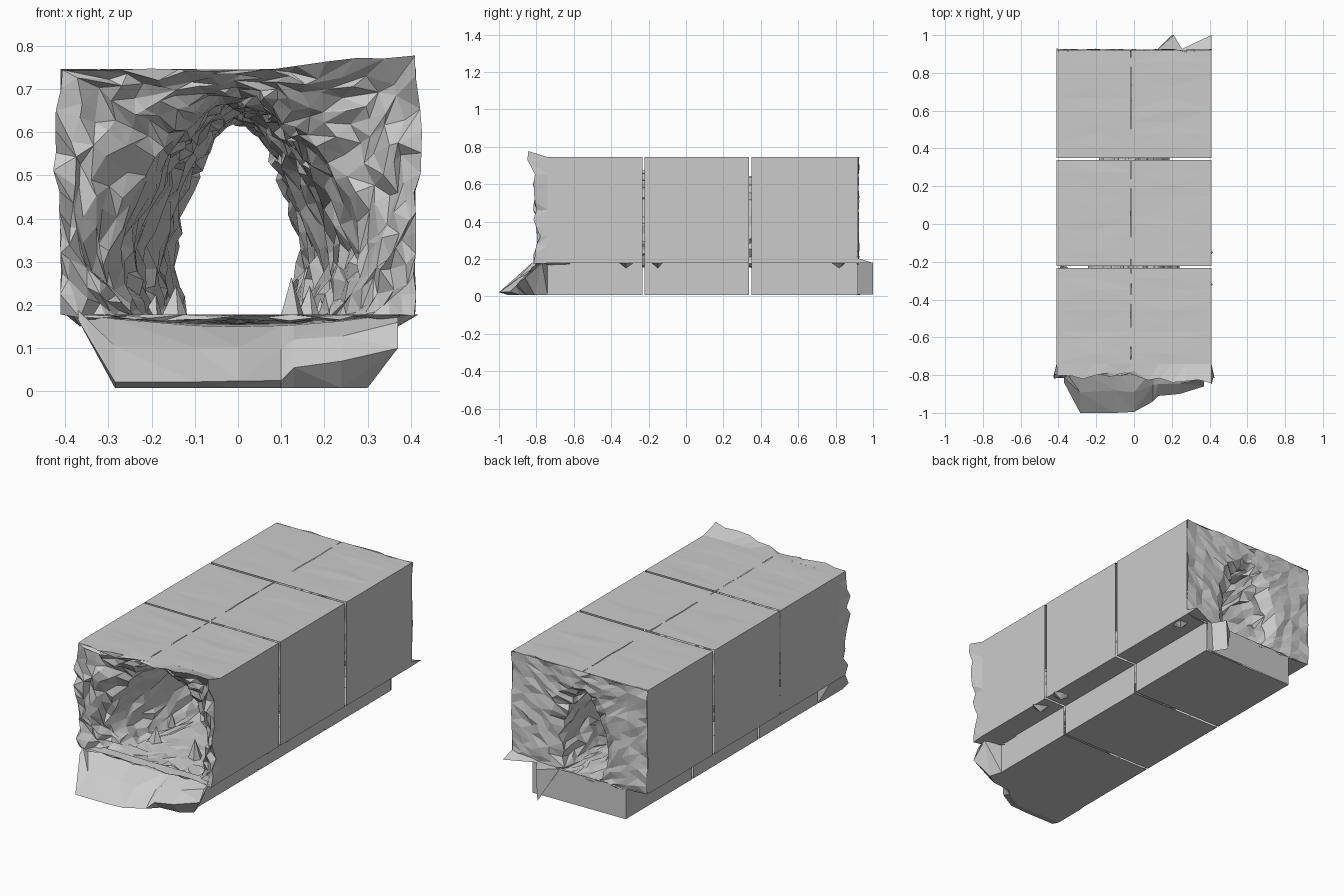
import bpy, math, random
from mathutils import Vector

if "Cube" in bpy.data.objects:
    bpy.data.objects.remove(bpy.data.objects["Cube"])

random.seed(7)
W, TOP, LEDGE, BW = 0.41, 0.745, 0.178, 0.28   # half width, roof, ledge height, base half width
SEGMENTS = [(-0.74, -0.232), (-0.222, 0.338), (0.350, 0.92)]
SIDE = 12                                       # points along each side of the rim


def make(name, verts, faces):
    mesh = bpy.data.meshes.new(name)
    mesh.from_pydata([tuple(v) for v in verts], [], faces)
    mesh.update()
    ob = bpy.data.objects.new(name, mesh)
    bpy.context.collection.objects.link(ob)
    return ob


def loft(name, rings, closed=True):
    n = len(rings[0])
    verts = [p for r in rings for p in r]
    faces = []
    for j in range(len(rings) - 1):
        for i in range(n if closed else n - 1):
            k = (i + 1) % n
            a, b, c, d = j*n + i, j*n + k, (j+1)*n + k, (j+1)*n + i
            faces += random.choice([[(a, b, c), (a, c, d)], [(a, b, d), (b, c, d)]])
    return make(name, verts, faces)


def jit(s):
    return random.uniform(-s, s)


# Square rim directions, anticlockwise from the bottom left corner
square = []
for i in range(SIDE):
    t = -1 + 2 * i / SIDE
    square.append((t, -1))
square += [(-z, x) for x, z in square]
square += [(-x, -z) for x, z in square]


def rim(y):
    mid, half = (TOP + LEDGE) / 2, (TOP - LEDGE) / 2
    return [Vector((W*u, y, mid + half*v)) for u, v in square]


def bore(y, rx, top, noise):
    # Egg shaped opening with a flat floor
    ring = []
    for u, v in square:
        a = math.atan2(v, u)
        s = math.sin(a)
        x = rx * math.cos(a) * (1 - 0.33 * max(0, s))
        z = 0.33 + (top - 0.33) * s if s > 0 else max(0.16, 0.33 + 0.26 * s)
        floor = z < 0.17
        ring.append(Vector((x + jit(noise), y + jit(noise), z + jit(0.007 if floor else noise))))
    return ring


def rock_face(outer, inner, y0, y1, steps, noise, power):
    # Rough rings spreading between the square rim and the opening
    rings = []
    for k in range(steps):
        f = k / steps
        ring = []
        for p, q in zip(outer, inner):
            v = p.lerp(q, f)
            v.y = y0 + (y1 - y0) * f**power + jit(noise)
            n = noise * (0.5 if k else 0.2)
            v.x += jit(n)
            v.z += jit(n)
            if p.z < LEDGE + 0.001:
                v.z = min(v.z, LEDGE)
            ring.append(v)
        rings.append(ring)
    return rings


# Tunnel with rough front and back rock faces, one continuous skin
keys = [(-0.66, 0.29, 0.69), (-0.4, 0.245, 0.67), (0.0, 0.225, 0.66),
        (0.35, 0.18, 0.64), (0.6, 0.17, 0.64), (0.88, 0.145, 0.625)]
tunnel = []
for (ya, ra, ta), (yb, rb, tb) in zip(keys, keys[1:]):
    for s in range(4):
        f = s / 4
        tunnel.append(bore(ya + (yb-ya)*f, ra + (rb-ra)*f, ta + (tb-ta)*f, 0.015))
tunnel.append(bore(*keys[-1], 0.012))
front = rock_face(rim(0), tunnel[0], -0.80, -0.66, 6, 0.022, 1.6)
for v in front[0]:
    if v.z > 0.7 and v.x > 0.05:                # raised brow at the top right
        v.z += 0.03 * min(1, (v.x - 0.05) / 0.27)
        v.y -= 0.03
    if 0.5 < v.z < 0.7 and abs(v.x) > 0.39:     # bulging side edges
        v.x += math.copysign(0.014, v.x)
back = rock_face(rim(0), tunnel[-1], 0.92, 0.915, 5, 0.009, 1.0)[::-1]
loft("rock_tunnel", [rim(-0.74)] + front + tunnel + back)


def quad(name, pts):
    return make(name, pts, [tuple(range(len(pts)))])


# Outer shell in three segments: walls, ledges, base sides, bottom and split roof
for n, (a, b) in enumerate(SEGMENTS, 1):
    for side, s in (("left", -1), ("right", 1)):
        prof = [(W*s, TOP), (W*s, LEDGE), (BW*s, LEDGE), (BW*s, 0.008), (0, 0.008)]
        ya = -0.76 if n == 1 else a
        loft(f"shell_{side}_{n}", [[Vector((x, y, z)) for x, z in prof] for y in (a, b)], False)
        rows = 9
        strips = []
        for r in range(rows + 1):
            y = a + (b - a) * r / rows
            strips.append([Vector((W*s, y, TOP)),
                           Vector((0.2*s, y, TOP + jit(0.002))),
                           Vector((-0.016 + s*random.choice([0, 0, 0, 0.003]), y, TOP))])
        loft(f"roof_{side}_{n}", strips, False)

# Back wall of the base, with two broken flaps
quad("base_back", [(-BW, 0.92, 0.008), (BW, 0.93, 0.008), (BW, 0.93, LEDGE), (-BW, 0.92, LEDGE)])
make("back_flap_inner", [(0.26, 0.90, 0.01), (0.20, 1.0, 0.01), (0.21, 1.0, LEDGE),
                         (0.27, 0.90, LEDGE), (0.12, 0.92, LEDGE)],
     [(0, 1, 2, 3), (1, 4, 2), (2, 4, 3)])
make("back_flap_corner", [(W, 0.9, LEDGE), (W, 1.0, 0.18), (0.24, 0.92, LEDGE), (W, 0.9, 0.21)],
     [(0, 1, 2), (0, 1, 3), (1, 2, 3)])

# Sloping floor lip in front of the mouth
cols = [(-0.37, -0.84, 0.165), (-0.285, -1.0, 0.022), (-0.1, -1.0, 0.022), (0.0, -0.995, 0.024),
        (0.10, -0.94, 0.025), (0.13, -0.91, 0.055), (0.24, -0.90, 0.07), (0.37, -0.86, 0.10)]
lip = [[], [], [], [], []]
for x, y, z in cols:
    edge = 0.15 + 0.03 * (abs(x) / 0.37)**2
    bx = max(-0.285, min(0.30, x))
    lip[0].append(Vector((x, -0.62, edge + 0.005)))
    lip[1].append(Vector((x, -0.77, edge)))
    lip[2].append(Vector((x, (y - 0.78) / 2 + jit(0.01), (z + edge) / 2 + 0.015 + jit(0.006))))
    lip[3].append(Vector((x, y, z)))
    lip[4].append(Vector((bx, max(y + 0.05, -0.985), 0.008)))
lip.append([Vector((max(-BW, min(BW, v.x)), -0.74, 0.008)) for v in lip[4]])
loft("floor_lip", lip, False)
for side, i, s in (("left", 0, -1), ("right", -1, 1)):
    top, mid, bot = lip[1][i], lip[3][i], lip[4][i]
    make(f"lip_side_{side}", [top, mid, bot, (BW*s, -0.74, 0.008), (BW*s, -0.74, LEDGE),
                              (W*s, -0.74, LEDGE)],
         [(0, 1, 2), (0, 2, 3), (0, 3, 4), (0, 4, 5)])


def spike(name, x, y, z, r, h, sides=5):
    pts = [(x + r*(1 + jit(0.3))*math.cos(6.283*i/sides),
            y + r*(1 + jit(0.3))*math.sin(6.283*i/sides), z) for i in range(sides)]
    pts.append((x + jit(r*0.3), y, z + h))
    make(name, pts, [(i, (i+1) % sides, sides) for i in range(sides)])


# Floor spikes inside the mouth and rough lumps under the ledges
for i, (x, y, h) in enumerate([(0.13, -0.55, 0.11), (0.16, -0.45, 0.09), (-0.15, -0.5, 0.09),
                               (-0.20, -0.3, 0.07), (0.2, -0.2, 0.06)], 1):
    spike(f"floor_spike_{i}", x, y, 0.155, 0.035, h)
for i, (x, y) in enumerate([(0.37, -0.32), (0.37, -0.15), (0.37, 0.82), (-0.37, -0.25)], 1):
    spike(f"ledge_lump_{i}", x, y, LEDGE, 0.038, -0.028, 6)
